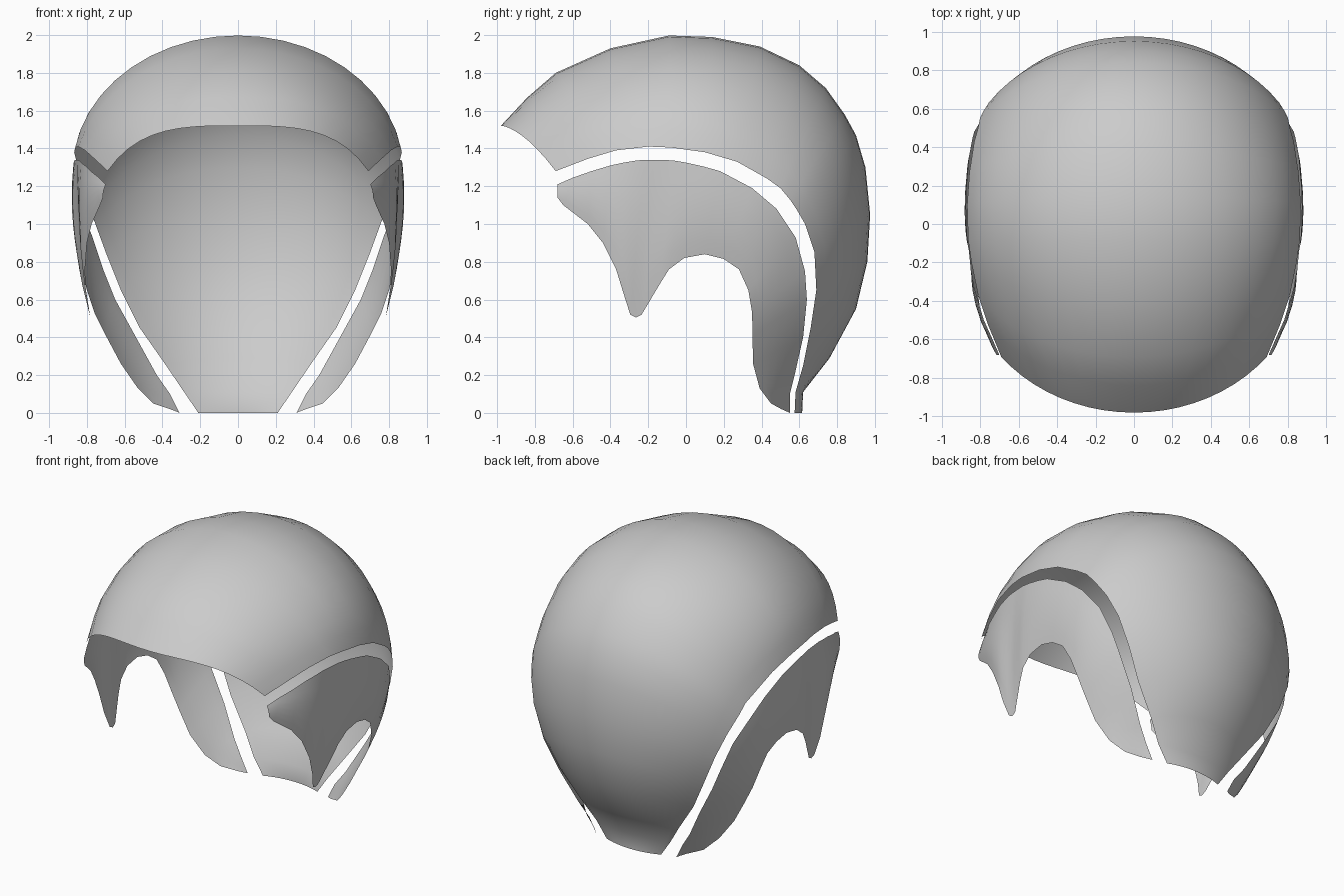
import bpy
from math import asin, sin, cos


def mirrored_sheet(name, grid):
    """Skin a grid of points (front-to-back rows) and mirror it over x = 0."""
    cols = len(grid[0])
    verts = [p for row in grid for p in row]
    faces = [(i * cols + j, i * cols + j + 1, (i + 1) * cols + j + 1, (i + 1) * cols + j)
             for i in range(len(grid) - 1) for j in range(cols - 1)]
    mesh = bpy.data.meshes.new(name)
    mesh.from_pydata(verts, [], faces)
    mesh.update()
    ob = bpy.data.objects.new(name, mesh)
    bpy.context.collection.objects.link(ob)
    mirror = ob.modifiers.new("mirror", 'MIRROR')
    mirror.use_clip = True
    mesh.polygons.foreach_set("use_smooth", [True] * len(mesh.polygons))
    return ob


# Crown shell: midline (y, z) paired with side edge (x, y, z) and row half-width
crown_rows = [
    ((-.98, 1.52), (.69, -.69, 1.28), .875),
    ((-.84, 1.67), (.76, -.52, 1.345), .875),
    ((-.69, 1.80), (.81, -.37, 1.39), .875),
    ((-.40, 1.93), (.845, -.20, 1.41), .875),
    ((-.09, 1.998), (.862, -.08, 1.405), .875),
    ((.14, 1.99), (.867, .10, 1.38), .875),
    ((.39, 1.94), (.855, .27, 1.33), .875),
    ((.60, 1.84), (.83, .43, 1.24), .875),
    ((.74, 1.72), (.81, .50, 1.19), .875),
    ((.84, 1.58), (.80, .55, 1.13), .875),
    ((.90, 1.47), (.78, .59, 1.07), .875),
    ((.95, 1.30), (.755, .63, 1.0), .875),
    ((.975, 1.05), (.70, .68, .85), .875),
    ((.96, .80), (.62, .69, .65), .83),
    ((.90, .55), (.52, .66, .45), .75),
    ((.76, .29), (.38, .62, .25), .66),
    ((.62, .11), (.285, .58, .11), .55),
    ((.615, 0), (.21, .575, 0), .50),
]
N = 10
grid = []
for i, ((my, mz), (ex, ey, ez), w) in enumerate(crown_rows):
    end = asin(ex / w)
    power = 1.6 if i == 0 else 1.25 if i == 1 else 1.0   # arched brow edge
    row = []
    for j in range(N + 1):
        a = end * j / N
        f = (1 - cos(a)) / (1 - cos(end))
        row.append((w * sin(a), my + (ey - my) * f, mz + (ez - mz) * f ** power))
    grid.append(row)
mirrored_sheet("crown_shell", grid)

# Side panels: upper/rear edge paired with lower edge around the ear arch
panel_rows = [
    ((.70, -.68, 1.21), (.715, -.68, 1.14)),
    ((.735, -.60, 1.245), (.73, -.65, 1.10)),
    ((.78, -.50, 1.28), (.775, -.52, 1.0)),
    ((.81, -.40, 1.31), (.80, -.44, .90)),
    ((.83, -.33, 1.325), (.81, -.37, .76)),
    ((.84, -.27, 1.335), (.805, -.33, .63)),
    ((.85, -.22, 1.34), (.785, -.295, .52)),
    ((.855, -.17, 1.34), (.782, -.265, .505)),
    ((.86, -.12, 1.34), (.785, -.235, .52)),
    ((.867, -.06, 1.335), (.825, -.14, .68)),
    ((.87, 0, 1.325), (.84, -.09, .76)),
    ((.872, .09, 1.305), (.848, -.01, .82)),
    ((.87, .18, 1.28), (.848, .10, .84)),
    ((.855, .35, 1.19), (.84, .20, .815)),
    ((.83, .48, 1.08), (.825, .28, .76)),
    ((.77, .58, .93), (.80, .33, .65)),
    ((.71, .63, .75), (.76, .35, .53)),
    ((.65, .64, .60), (.70, .352, .41)),
    ((.54, .62, .40), (.62, .355, .26)),
    ((.43, .575, .20), (.53, .39, .13)),
    ((.36, .55, .10), (.45, .45, .05)),
    ((.31, .55, 0), (.36, .505, .02)),
]
M = 6
grid = []
for upper, lower in panel_rows:
    bulge = .018 * min(1, (upper[2] - lower[2]) / .3)
    row = []
    for j in range(M + 1):
        t = j / M
        x, y, z = (u + (v - u) * t for u, v in zip(upper, lower))
        row.append((x + 4 * bulge * t * (1 - t), y, z))
    grid.append(row)
mirrored_sheet("side_panels", grid)
